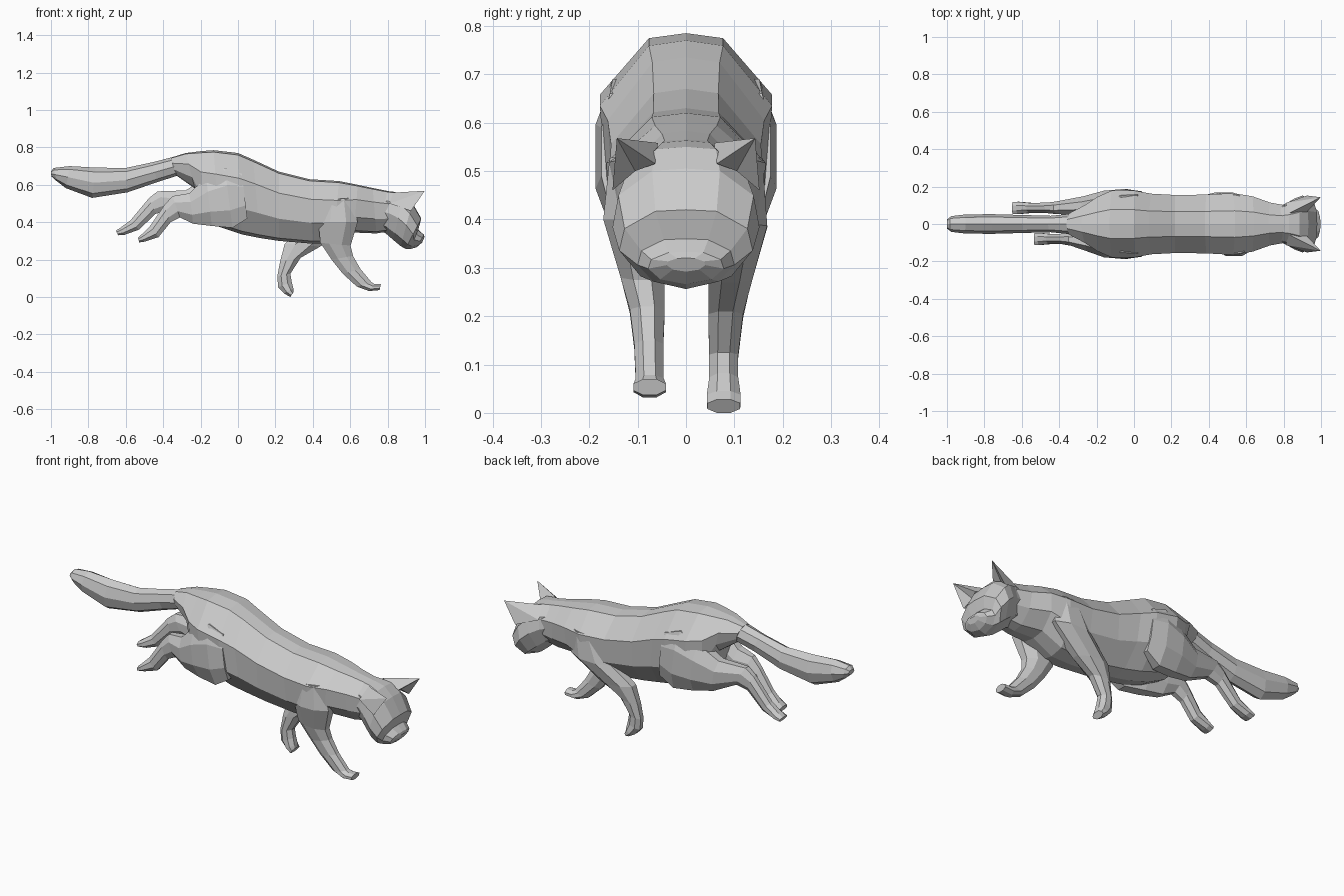
import bpy, bmesh, math


def polygon(n, off=0.0):
    """Unit cross-section: (sideways -1..1, along the height 0..1)."""
    pts = [(math.sin(2 * math.pi * (i + off) / n), math.cos(2 * math.pi * (i + off) / n)) for i in range(n)]
    mx, mz = max(p[0] for p in pts), max(p[1] for p in pts)
    return [(x / mx, 0.5 + 0.5 * z / mz) for x, z in pts]


def mirrored(half):
    """Close a half profile that starts and ends on the centre line."""
    return half + [(-s, t) for s, t in reversed(half[1:-1])]


def finish(name, bm):
    bmesh.ops.recalc_face_normals(bm, faces=bm.faces)
    me = bpy.data.meshes.new(name)
    bm.to_mesh(me)
    bm.free()
    ob = bpy.data.objects.new(name, me)
    bpy.context.collection.objects.link(ob)
    return ob


def loft(name, stations, shape):
    """Station: upper x, z, lower x, z of the side outline, half width, centre y."""
    bm = bmesh.new()
    rings = []
    for xa, za, xb, zb, w, y in stations:
        rings.append([bm.verts.new((xb + (xa - xb) * t, y + s * w, zb + (za - zb) * t)) for s, t in shape])
    n = len(shape)
    for a, b in zip(rings, rings[1:]):
        for i in range(n):
            bm.faces.new((a[i], a[(i + 1) % n], b[(i + 1) % n], b[i]))
    bm.faces.new(rings[0])
    bm.faces.new(rings[-1])
    return finish(name, bm)


def with_y(rows, y=0.0):
    return [(*r, y) for r in rows]


# Body, from rump to neck
loft("body", with_y([
    (-.36, .745, -.33, .65, .055), (-.28, .77, -.23, .58, .10), (-.20, .78, -.19, .42, .145),
    (-.13, .785, -.10, .375, .178), (0, .77, .02, .335, .178), (.08, .735, .12, .315, .162),
    (.22, .67, .22, .30, .155), (.38, .63, .40, .285, .157), (.54, .62, .51, .287, .165),
    (.64, .60, .62, .345, .148), (.72, .583, .74, .34, .115), (.81, .565, .80, .35, .10)]),
    mirrored([(0, 1), (.43, .975), (1, .69), (.94, .32), (.45, .04), (0, 0)]))

# Tail
loft("tail", with_y([
    (-1.0, .672, -.998, .645, .025), (-.985, .69, -.97, .62, .042), (-.90, .70, -.92, .582, .05),
    (-.76, .692, -.78, .53, .053), (-.60, .69, -.59, .56, .048), (-.46, .72, -.43, .615, .044),
    (-.35, .748, -.32, .65, .055), (-.25, .765, -.22, .62, .06)]), polygon(8))

# Head, from neck over the cheeks to the nose
loft("head", with_y([
    (.76, .57, .75, .36, .09), (.83, .563, .79, .34, .108), (.885, .55, .83, .305, .135),
    (.932, .505, .87, .272, .152), (.98, .42, .895, .258, .138), (.964, .36, .92, .256, .10),
    (.994, .333, .955, .266, .078), (.997, .32, .985, .292, .04)]),
    mirrored([(0, 1), (.46, .98), (.92, .76), (1, .48), (.68, .15), (0, 0)]))

# Ears: hollow-fronted pyramids
for side, label in ((-1, "right"), (1, "left")):
    bm = bmesh.new()
    tip, back_in, back_out, front_in, front_out, hollow = [
        bm.verts.new((x, side * y, z)) for x, y, z in (
            (.998, .143, .568), (.83, .058, .558), (.81, .112, .50),
            (.925, .064, .515), (.925, .152, .46), (.91, .105, .50))]
    for f in ((tip, back_in, back_out), (tip, front_in, back_in), (tip, back_out, front_out),
              (tip, front_out, hollow), (tip, hollow, front_in),
              (back_in, front_in, hollow), (back_in, hollow, back_out), (back_out, hollow, front_out)):
        bm.faces.new(f)
    finish(label + "_ear", bm)

leg_shape = polygon(8, 0.5)

# Front legs: right one reaching forward, left one swept back
loft("right_front_leg", [
    (.46, .52, .61, .53, .04, -.118), (.43, .40, .64, .40, .063, -.108), (.44, .29, .602, .275, .045, -.09),
    (.50, .20, .615, .22, .036, -.08), (.56, .125, .655, .15, .03, -.077), (.635, .056, .715, .078, .029, -.075),
    (.70, .032, .73, .07, .034, -.075), (.757, .037, .764, .07, .034, -.075)], leg_shape)
loft("left_front_leg", [
    (.44, .52, .60, .53, .04, .118), (.36, .38, .60, .39, .06, .108), (.25, .285, .44, .27, .045, .092),
    (.225, .19, .335, .21, .036, .082), (.21, .11, .28, .125, .03, .078), (.215, .052, .287, .082, .03, .078),
    (.245, .02, .296, .045, .035, .078), (.28, 0, .298, .028, .034, .078)], leg_shape)


# Hind legs: shared thigh, then separate shins and paws
def hind_leg(name, side, lower):
    thigh = [(.02, .66, .05, .42, .03, .145), (-.07, .69, -.03, .37, .06, .127), (-.17, .64, -.14, .38, .066, .112)]
    loft(name, [(*r[:5], side * r[5]) for r in thigh + lower], leg_shape)


hind_leg("right_hind_leg", -1, [
    (-.26, .555, -.24, .392, .05, .095), (-.35, .54, -.31, .425, .034, .082), (-.395, .49, -.36, .40, .028, .08),
    (-.47, .38, -.425, .32, .027, .08), (-.515, .335, -.50, .296, .033, .08), (-.535, .318, -.528, .292, .032, .08)])
hind_leg("left_hind_leg", 1, [
    (-.28, .57, -.25, .40, .05, .098), (-.43, .565, -.375, .46, .034, .087), (-.475, .53, -.44, .445, .028, .086),
    (-.575, .41, -.53, .36, .027, .086), (-.63, .37, -.605, .333, .033, .086), (-.653, .355, -.64, .33, .032, .086)])
